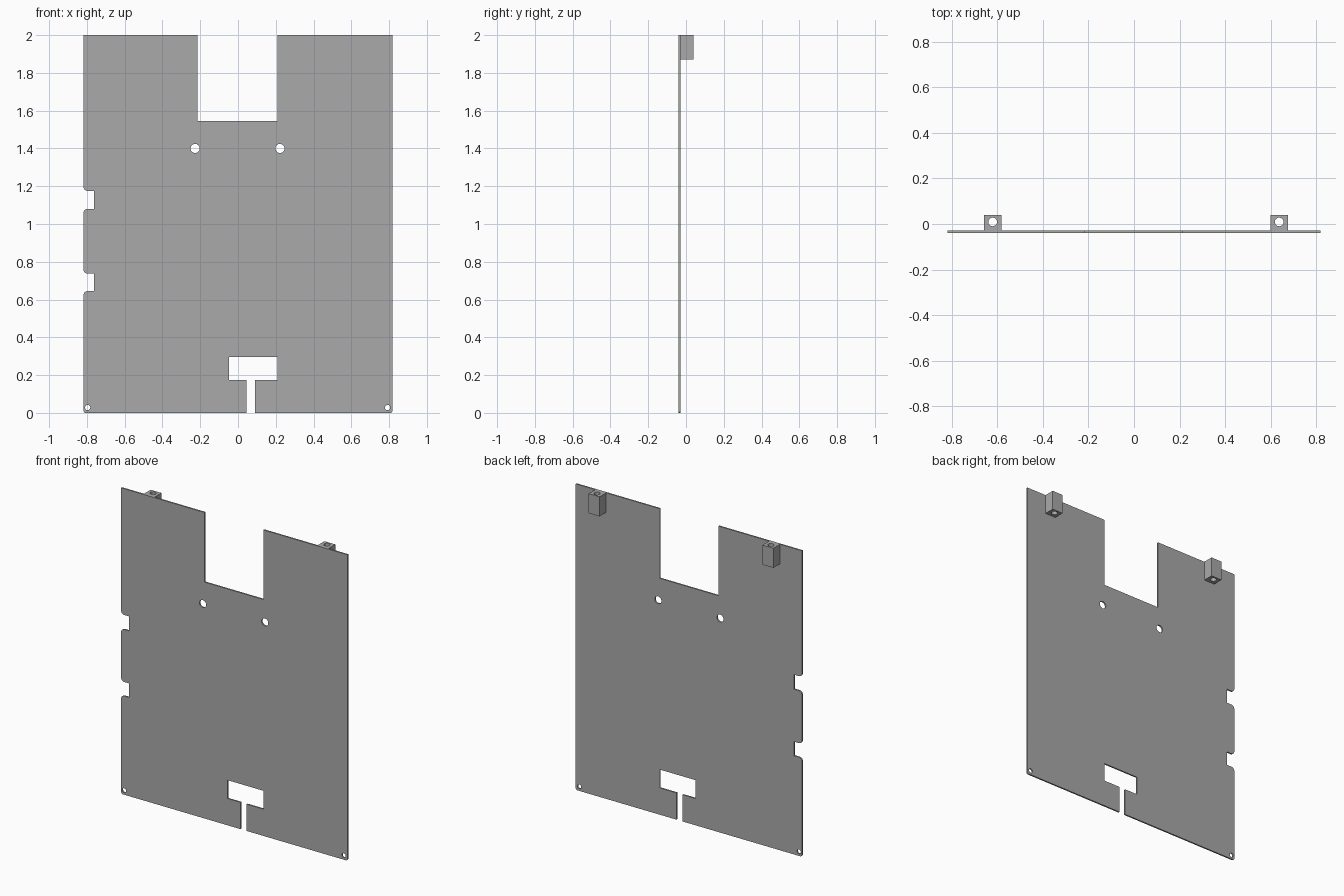
import bpy
from math import cos, sin, pi, radians
from mathutils import Matrix

cube = bpy.data.objects.get("Cube")
if cube:
    bpy.data.objects.remove(cube, do_unlink=True)

grey = bpy.data.materials.new("grey plastic")
grey.use_nodes = True
colour = (0.4, 0.4, 0.4, 1)
grey.diffuse_color = colour
grey.node_tree.nodes["Principled BSDF"].inputs["Base Color"].default_value = colour


def arc(cx, cy, r, start, end, steps=6):
    angles = [radians(start + (end - start) * i / steps) for i in range(steps + 1)]
    return [(cx + r * cos(a), cy + r * sin(a)) for a in angles]


def circle(cx, cy, r):
    return arc(cx, cy, r, 0, 360, 32)[:-1]


def extruded(name, loops, depth, matrix):
    """Fill an outline with holes, give it thickness and return a mesh object."""
    curve = bpy.data.curves.new(name + " profile", "CURVE")
    curve.dimensions = "2D"
    curve.fill_mode = "BOTH"
    curve.extrude = depth / 2
    for loop in loops:
        spline = curve.splines.new("POLY")
        spline.points.add(len(loop) - 1)
        for point, (x, y) in zip(spline.points, loop):
            point.co = (x, y, 0, 1)
        spline.use_cyclic_u = True
    obj = bpy.data.objects.new(name, curve)
    bpy.context.collection.objects.link(obj)
    bpy.ops.object.select_all(action="DESELECT")
    obj.select_set(True)
    bpy.context.view_layer.objects.active = obj
    bpy.ops.object.convert(target="MESH")
    obj = bpy.context.view_layer.objects.active
    obj.name = name
    obj.data.transform(matrix)
    obj.data.materials.clear()
    obj.data.materials.append(grey)
    bpy.ops.object.shade_smooth_by_angle(angle=radians(35))
    return obj


SIDE, TOP, FRONT, BACK, THICK = 0.818, 2.0, -0.039, 0.039, 0.01


def side_notch(low, high, r=0.022):
    """Notch in the right-hand edge with rounded lips, from top to bottom."""
    return (arc(-SIDE + r, high + r, r, 180, 270) + [(-0.762, high), (-0.762, low)]
            + arc(-SIDE + r, low - r, r, 90, 180))


# Panel outline: top cut-out, edge notches, and keyed slot at the bottom
corner = 0.012
outline = [(SIDE, TOP), (0.21, TOP), (0.21, 1.545), (-0.215, 1.545), (-0.215, TOP), (-SIDE, TOP)]
outline += side_notch(1.08, 1.175) + side_notch(0.645, 0.737)
outline += arc(-SIDE + corner, corner, corner, 180, 270)
outline += [(0.045, 0), (0.045, 0.175), (-0.047, 0.175), (-0.047, 0.295),
            (0.21, 0.295), (0.21, 0.175), (0.09, 0.175), (0.09, 0)]
outline += arc(SIDE - corner, corner, corner, 270, 360)

holes = [circle(-0.227, 1.4, 0.024), circle(0.222, 1.4, 0.024),
         circle(-0.796, 0.028, 0.014), circle(0.792, 0.028, 0.014)]

stand_up = Matrix.Translation((0, FRONT + THICK / 2, 0)) @ Matrix.Rotation(pi / 2, 4, "X")
extruded("panel", [outline] + holes, THICK, stand_up)

# Drilled mounting lugs on the back at the top
LUG_HEIGHT, HALF = 0.128, 0.039
inner = FRONT + THICK
for name, x in (("right_lug", -0.62), ("left_lug", 0.637)):
    block = [(x - HALF, inner), (x + HALF, inner), (x + HALF, BACK), (x - HALF, BACK)]
    extruded(name, [block, circle(x, 0.009, 0.019)], LUG_HEIGHT,
             Matrix.Translation((0, 0, TOP - LUG_HEIGHT / 2)))
